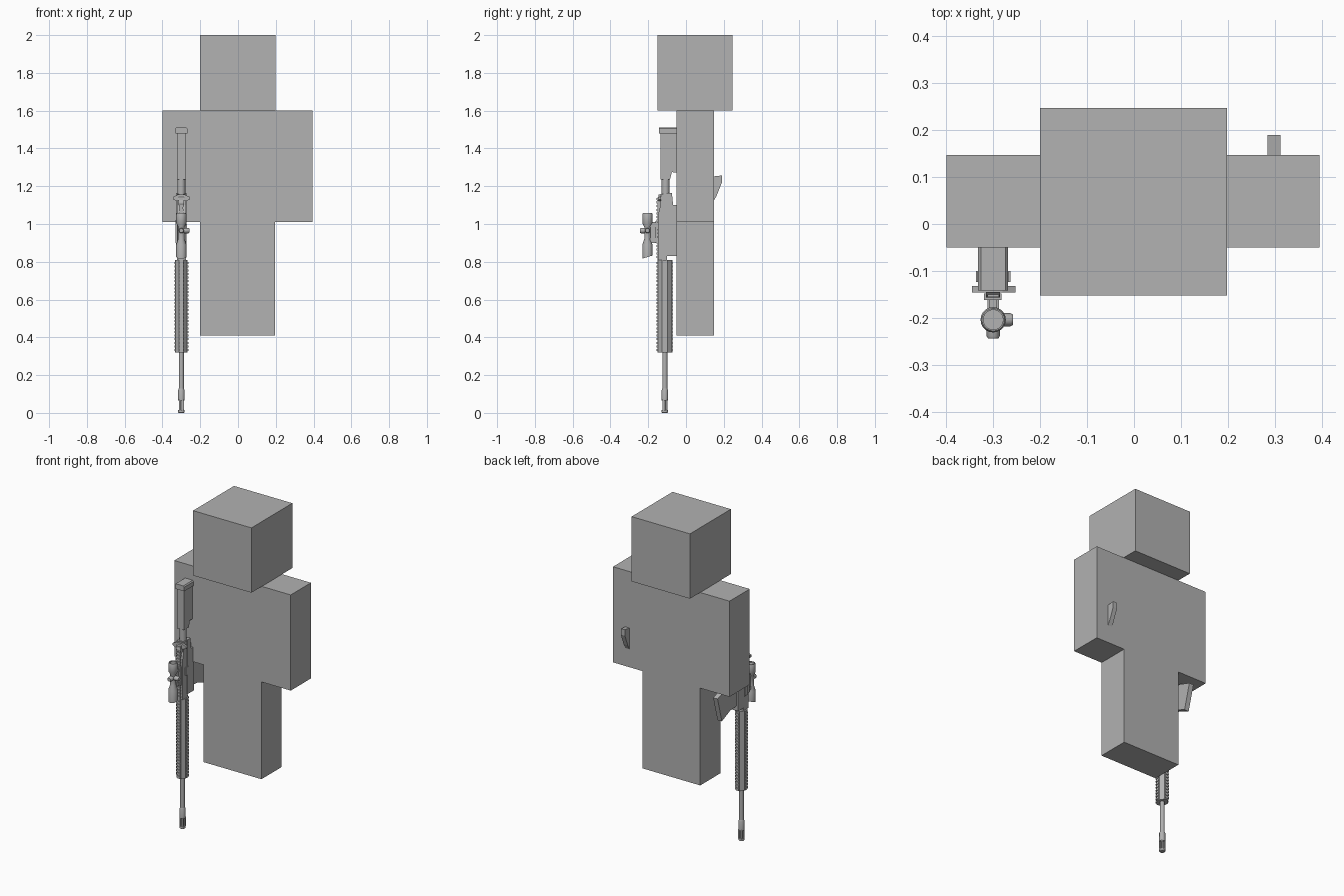
import bpy, bmesh, math
from mathutils import Vector

cube = bpy.data.objects.get("Cube")
if cube:
    bpy.data.objects.remove(cube, do_unlink=True)

grey = bpy.data.materials.new("plain grey")
grey.use_nodes = True
grey.diffuse_color = (0.445, 0.445, 0.445, 1)
bsdf = next(n for n in grey.node_tree.nodes if n.type == 'BSDF_PRINCIPLED')
bsdf.inputs["Base Color"].default_value = (0.445, 0.445, 0.445, 1)

GX, GY = -0.30, -0.112      # rifle bore axis
SY = -0.204                 # scope axis


def finish(name, bm, smooth=False):
    bmesh.ops.recalc_face_normals(bm, faces=bm.faces)
    me = bpy.data.meshes.new(name)
    bm.to_mesh(me)
    bm.free()
    me.materials.append(grey)
    ob = bpy.data.objects.new(name, me)
    bpy.context.collection.objects.link(ob)
    if smooth:
        bpy.ops.object.select_all(action='DESELECT')
        ob.select_set(True)
        bpy.context.view_layer.objects.active = ob
        bpy.ops.object.shade_smooth_by_angle(angle=math.radians(35))
    return ob


def add_box(bm, x0, x1, y0, y1, z0, z1):
    vs = bmesh.ops.create_cube(bm, size=1)['verts']
    for v in vs:
        v.co = Vector(((x0 + x1) / 2 + v.co.x * (x1 - x0),
                       (y0 + y1) / 2 + v.co.y * (y1 - y0),
                       (z0 + z1) / 2 + v.co.z * (z1 - z0)))


def boxes(name, *dims):
    bm = bmesh.new()
    for d in dims:
        add_box(bm, *d)
    return finish(name, bm)


def prism(name, pts, axis, a, b):
    """Extrude an outline: (y, z) along x, or (x, z) along y."""
    bm = bmesh.new()
    place = (lambda p, t: (t, p[0], p[1])) if axis == 'x' else (lambda p, t: (p[0], t, p[1]))
    lo = [bm.verts.new(place(p, a)) for p in pts]
    hi = [bm.verts.new(place(p, b)) for p in pts]
    bm.faces.new(lo)
    bm.faces.new(hi)
    for i in range(len(pts)):
        j = (i + 1) % len(pts)
        bm.faces.new((lo[i], lo[j], hi[j], hi[i]))
    return finish(name, bm)


def lathe(name, rings, x, y, n=16, turn=0.0, sy=1.0, smooth=True):
    """Closed turned shape on a vertical axis from (radius, z) rings."""
    bm = bmesh.new()
    loops = []
    for r, z in rings:
        loops.append([bm.verts.new((x + r * math.cos(turn + i * math.tau / n),
                                    y + sy * r * math.sin(turn + i * math.tau / n), z))
                      for i in range(n)])
    for a, b in zip(loops, loops[1:]):
        for i in range(n):
            j = (i + 1) % n
            bm.faces.new((a[i], a[j], b[j], b[i]))
    bm.faces.new(loops[0])
    bm.faces.new(loops[-1])
    return finish(name, bm, smooth)


# ---- figure: one slab for torso, arms and legs, with a block head
prism("body", [(-0.2, 0.41), (0.195, 0.41), (0.195, 1.01), (0.395, 1.01),
               (0.395, 1.6), (-0.4, 1.6), (-0.4, 1.01), (-0.2, 1.01)], 'y', -0.05, 0.147)
boxes("head", (-0.2, 0.198, -0.152, 0.247, 1.6, 2.0))
prism("back_wedge", [(0.13, 1.25), (0.19, 1.257), (0.19, 1.22), (0.162, 1.15),
                     (0.147, 1.122), (0.13, 1.12)], 'x', 0.284, 0.312)

# ---- barrel and slotted muzzle
lathe("barrel", [(0.0135, 0.10), (0.0135, 0.34)], GX, GY)
lathe("muzzle_core", [(0.008, 0.012), (0.008, 0.075)], GX, GY, 10)
lathe("muzzle_ring", [(0.013, 0), (0.017, 0.003), (0.017, 0.016)], GX, GY)
lathe("muzzle_collar", [(0.017, 0.065), (0.017, 0.12), (0.0135, 0.13)], GX, GY)
bm = bmesh.new()
for k in range(4):
    a = math.pi / 4 + k * math.pi / 2
    cx, cy = GX + 0.0125 * math.cos(a), GY + 0.0125 * math.sin(a)
    add_box(bm, cx - 0.004, cx + 0.004, cy - 0.004, cy + 0.004, 0.012, 0.07)
finish("muzzle_prongs", bm)

# ---- handguard with toothed rails on four sides
lathe("handguard", [(0.033, 0.32), (0.033, 0.81)], GX, GY, 8, math.pi / 8, 1.15, False)
bm = bmesh.new()
for k in range(25):
    z = 0.327 + k * 0.0192
    for s in (-1, 1):
        add_box(bm, GX + s * 0.0345 - 0.0025, GX + s * 0.0345 + 0.0025,
                GY - 0.012, GY + 0.012, z, z + 0.011)
        add_box(bm, GX - 0.012, GX + 0.012,
                GY + s * 0.041 - 0.0025, GY + s * 0.041 + 0.0025, z, z + 0.011)
for s in (-1, 1):
    add_box(bm, GX + s * 0.031 - 0.002, GX + s * 0.031 + 0.002, GY - 0.01, GY + 0.01, 0.32, 0.81)
    add_box(bm, GX - 0.01, GX + 0.01, GY + s * 0.0365 - 0.003, GY + s * 0.0365 + 0.003, 0.32, 0.81)
finish("handguard_rails", bm)

# ---- receiver, magazine well, grip
prism("upper_receiver", [(-0.145, 0.81), (-0.145, 1.06), (-0.135, 1.10), (-0.135, 1.16),
                         (-0.10, 1.16), (-0.10, 0.81)], 'x', GX - 0.024, GX + 0.024)
prism("lower_receiver", [(-0.105, 0.83), (-0.105, 1.165), (-0.075, 1.165), (-0.068, 1.10),
                         (-0.04, 1.10), (-0.04, 0.83)], 'x', GX - 0.028, GX + 0.028)
bm = bmesh.new()
for k in range(17):
    z = 0.82 + k * 0.0192
    add_box(bm, GX - 0.012, GX + 0.012, -0.156, -0.13, z, z + 0.011)
add_box(bm, GX - 0.01, GX + 0.01, -0.15, -0.13, 0.81, 1.14)
finish("top_rail", bm)
prism("rear_sight", [(-0.135, 1.155), (-0.15, 1.14), (-0.157, 1.115), (-0.15, 1.10),
                     (-0.13, 1.10)], 'x', GX - 0.015, GX + 0.015)
prism("charging_handle", [(-0.345, 1.13), (-0.325, 1.122), (-0.275, 1.122), (-0.253, 1.13),
                          (-0.253, 1.142), (-0.28, 1.155), (-0.32, 1.155), (-0.345, 1.142)],
      'y', -0.146, -0.132)
prism("magazine", [(-0.06, 0.86), (0.02, 0.853), (0.10, 0.818), (0.142, 0.972),
                   (0.06, 1.0), (-0.06, 1.005)], 'x', GX - 0.015, GX + 0.015)
boxes("bolt_cover", (GX - 0.031, GX - 0.02, -0.125, -0.10, 0.90, 1.02),
      (GX + 0.02, GX + 0.029, -0.12, -0.095, 0.95, 1.0))

# ---- shoulder stock
lathe("buffer_tube", [(0.021, 1.15), (0.021, 1.30)], GX, -0.108)
prism("stock", [(-0.134, 1.235), (-0.134, 1.49), (-0.04, 1.49), (-0.04, 1.27),
                (-0.075, 1.275), (-0.085, 1.235)], 'x', GX - 0.024, GX + 0.024)
prism("butt_plate", [(-0.332, 1.48), (-0.268, 1.48), (-0.268, 1.505), (-0.274, 1.512),
                     (-0.326, 1.512), (-0.332, 1.505)], 'y', -0.142, -0.045)

# ---- scope with slanted shade, turrets and mounts
scope = lathe("scope", [(0.023, 0.835), (0.027, 0.825), (0.027, 0.89), (0.017, 0.92),
                        (0.017, 0.985), (0.027, 1.005), (0.027, 1.05), (0.024, 1.058),
                        (0.021, 1.058), (0.021, 1.05)], GX, SY, 20)
for v in scope.data.vertices:
    if v.co.z < 0.84:
        v.co.z += (v.co.y - SY) * 0.3
boxes("scope_mounts", (GX - 0.012, GX + 0.012, -0.19, -0.145, 0.905, 0.925),
      (GX - 0.012, GX + 0.012, -0.19, -0.145, 0.985, 1.005),
      (GX - 0.008, GX + 0.008, -0.19, -0.16, 0.90, 1.01),
      (GX - 0.02, GX + 0.018, -0.162, -0.148, 0.90, 1.015))
for name, direction, length in (("top_turret", (0, -1, 0), 0.04), ("side_turret", (1, 0, 0), 0.042)):
    t = lathe(name, [(0.014, 0), (0.014, length - 0.005), (0.011, length)], 0, 0, 12)
    t.data.transform(Vector((0, 0, 1)).rotation_difference(Vector(direction)).to_matrix().to_4x4())
    t.location = (GX, SY, 0.965)
